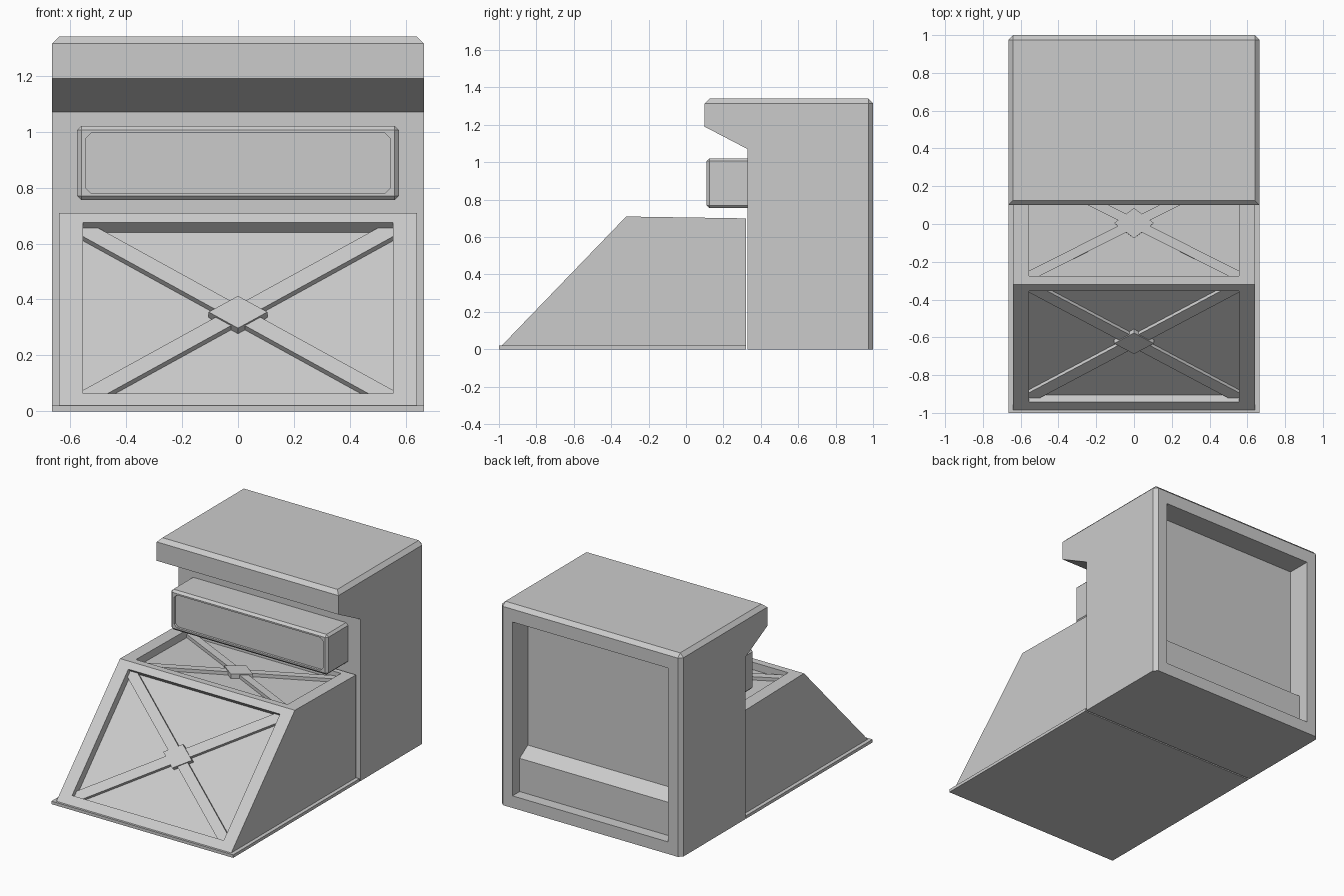
import bpy, bmesh
from mathutils import Matrix, Vector

cube = bpy.data.objects.get("Cube")
if cube:
    bpy.data.objects.remove(cube, do_unlink=True)

grey = bpy.data.materials.new("light_grey")
grey.use_nodes = True
grey.diffuse_color = (0.6, 0.6, 0.6, 1)
bsdf = next(n for n in grey.node_tree.nodes if n.type == 'BSDF_PRINCIPLED')
bsdf.inputs["Base Color"].default_value = (0.6, 0.6, 0.6, 1)


def frame(right, up, origin=(0, 0, 0)):
    """Matrix whose x axis is right, y axis is up and z axis is their normal."""
    r, u = Vector(right).normalized(), Vector(up).normalized()
    m = Matrix((r, u, r.cross(u))).transposed().to_4x4()
    m.translation = origin
    return m


SIDE = frame((0, 1, 0), (0, 0, 1))     # draw in y-z, extrude along x
FRONT = frame((1, 0, 0), (0, 0, 1))    # draw in x-z, extrude towards the front


def prism(name, points, matrix, low, high, bevel=0, pick=None):
    """Extrude a 2D outline; optionally chamfer the edges chosen by pick."""
    bm = bmesh.new()
    rings = [[bm.verts.new(matrix @ Vector((x, y, h))) for x, y in points]
             for h in (low, high)]
    bm.faces.new(rings[0])
    bm.faces.new(rings[1])
    for i in range(len(points)):
        j = (i + 1) % len(points)
        bm.faces.new((rings[0][i], rings[0][j], rings[1][j], rings[1][i]))
    bmesh.ops.recalc_face_normals(bm, faces=bm.faces)
    if bevel:
        edges = [e for e in bm.edges if pick(*[v.co for v in e.verts])]
        bmesh.ops.bevel(bm, geom=edges, offset=bevel, segments=1,
                        profile=0.5, affect='EDGES')
    mesh = bpy.data.meshes.new(name)
    bm.to_mesh(mesh)
    bm.free()
    mesh.materials.append(grey)
    obj = bpy.data.objects.new(name, mesh)
    bpy.context.collection.objects.link(obj)
    return obj


def cut(target, cutter):
    """Subtract the cutter from the target and remove the cutter."""
    mod = target.modifiers.new("recess", 'BOOLEAN')
    mod.operation, mod.solver, mod.object = 'DIFFERENCE', 'EXACT', cutter
    bpy.context.view_layer.objects.active = target
    bpy.ops.object.modifier_apply(modifier=mod.name)
    bpy.data.objects.remove(cutter, do_unlink=True)


def rect(w, h, cy=0):
    return [(-w, cy - h), (w, cy - h), (w, cy + h), (-w, cy + h)]


def braced_panel(name, target, matrix, w, h):
    """Sunken panel with crossed braces and a diamond hub."""
    cut(target, prism("cutter", rect(w, h), matrix, -0.05, 0.1))
    a = 0.055
    b = a * h / w
    cross = [(a, 0), (w, h - b), (w, h), (w - a, h), (0, b),
             (a - w, h), (-w, h), (-w, h - b), (-a, 0),
             (-w, b - h), (-w, -h), (a - w, -h), (0, -b),
             (w - a, -h), (w, -h), (w, b - h)]
    prism(name + "_braces", cross, matrix, -0.052, -0.028)
    hub = [(0.105, 0), (0, 0.08), (-0.105, 0), (0, -0.08)]
    prism(name + "_hub", hub, matrix, -0.052, -0.021)


# Tall rear cabinet with overhanging top and chamfered top and back edges
def cabinet_edge(p, q):
    top = p.z > 1.33 and q.z > 1.33
    back_upright = p.y > 0.99 and q.y > 0.99 and abs(p.z - q.z) > 1
    return top or back_upright


cabinet = prism("cabinet", [(0.33, 0), (1, 0), (1, 1.34), (0.1, 1.34),
                            (0.1, 1.19), (0.33, 1.07)],
                SIDE, -0.665, 0.665, 0.025, cabinet_edge)

# Back opening with a sloped ledge along its floor
cut(cabinet, prism("cutter", [(1.1, 0.08), (1.1, 1.23), (0.84, 1.23), (0.84, 0.355),
                              (0.925, 0.3), (0.925, 0.08)], SIDE, -0.57, 0.57))

# Front base plate and wedge
prism("base_plate", [(-1, 0), (0.32, 0), (0.32, 0.02), (-1, 0.02)],
      SIDE, -0.665, 0.665)
wedge = prism("wedge", [(-0.985, 0.02), (0.32, 0.02), (0.32, 0.7), (-0.32, 0.71)],
              SIDE, -0.64, 0.64)

# Braced panels on the slope and on the top of the wedge
low, high, rear = Vector((0, -0.985, 0.02)), Vector((0, -0.32, 0.71)), Vector((0, 0.32, 0.7))
braced_panel("slope", wedge, frame((1, 0, 0), high - low, low.lerp(high, 0.507)), 0.555, 0.424)
braced_panel("top", wedge, frame((1, 0, 0), rear - high, high.lerp(rear, 0.508)), 0.555, 0.28)

# Protruding display box with a shallow sunken face
display = prism("display_box", rect(0.575, 0.133, 0.888), FRONT, -0.335, -0.11, 0.015,
                lambda p, q: min(p.y, q.y) < 0.3)
w, h, c, z = 0.545, 0.108, 0.02, 0.888
corners = [(c - w, z - h), (w - c, z - h), (w, z - h + c), (w, z + h - c),
           (w - c, z + h), (c - w, z + h), (-w, z + h - c), (-w, z - h + c)]
cut(display, prism("cutter", corners, FRONT, -0.125, 0))
